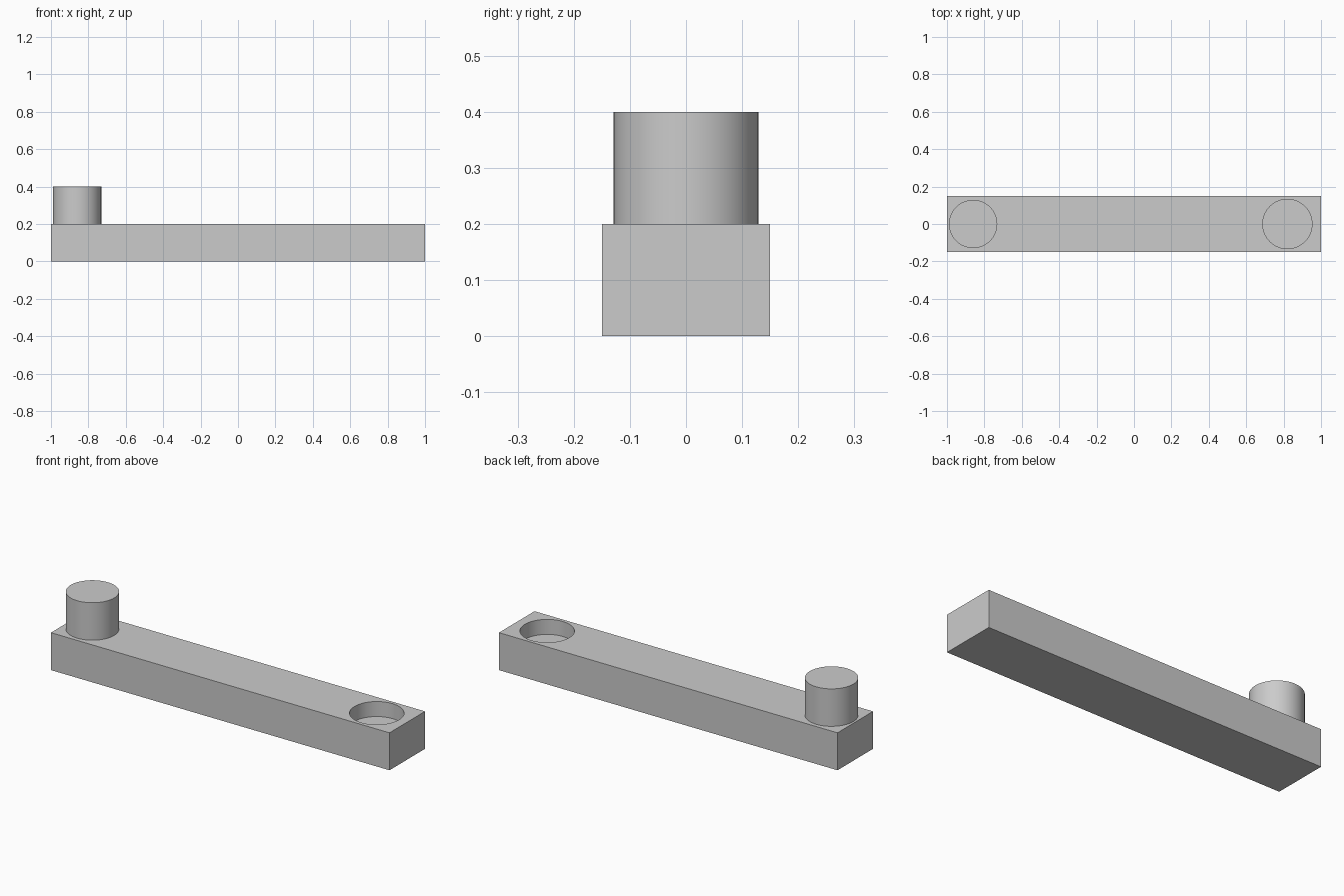
import bpy
import math

old = bpy.data.objects.get("Cube")
if old:
    bpy.data.objects.remove(old, do_unlink=True)

LENGTH, WIDTH, HEIGHT = 2.0, 0.3, 0.2
HOLE_DEPTH = 0.08

# Single plain grey
grey = bpy.data.materials.new("light_grey")
grey.use_nodes = True
grey.diffuse_color = (0.6, 0.6, 0.6, 1)
grey.node_tree.nodes["Principled BSDF"].inputs["Base Color"].default_value = (0.6, 0.6, 0.6, 1)


def cylinder(name, x, radius, bottom, top):
    bpy.ops.mesh.primitive_cylinder_add(
        vertices=64, radius=radius, depth=top - bottom,
        location=(x, 0, (bottom + top) / 2))
    obj = bpy.context.object
    obj.name = name
    obj.data.materials.append(grey)
    bpy.ops.object.shade_smooth_by_angle(angle=math.radians(30))
    return obj


# Long rectangular bar
bpy.ops.mesh.primitive_cube_add(size=1, location=(0, 0, HEIGHT / 2))
bar = bpy.context.object
bar.name = "bar"
bar.scale = (LENGTH, WIDTH, HEIGHT)
bpy.ops.object.transform_apply(location=False, rotation=False, scale=True)
bar.data.materials.append(grey)

# Round blind socket in the left end
cutter = cylinder("socket_cutter", 0.82, 0.132, HEIGHT - HOLE_DEPTH, HEIGHT + 0.1)
cutter.hide_render = True
cutter.hide_set(True)
cut = bar.modifiers.new("socket", "BOOLEAN")
cut.operation = "DIFFERENCE"
cut.solver = "EXACT"
cut.object = cutter

# Upright round peg on the right end
cylinder("peg", -0.86, 0.129, HEIGHT, 2 * HEIGHT)
